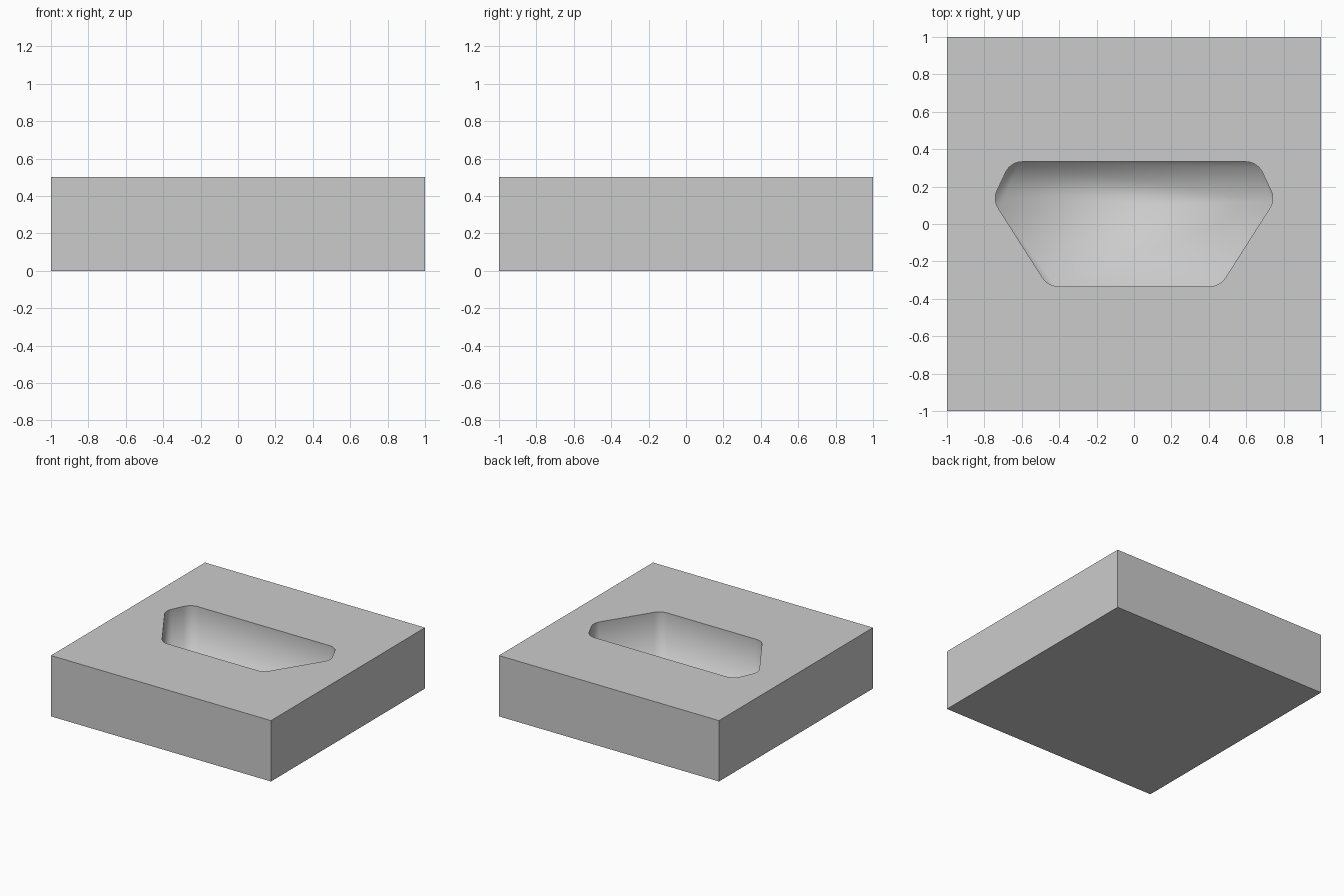
import bpy, bmesh, math
from mathutils import Vector

if "Cube" in bpy.data.objects:
    bpy.data.objects.remove(bpy.data.objects["Cube"])

HEIGHT, FLOOR = 0.5, 0.06
RADIUS, STEPS = 0.1, 8


def rounded(points, radius):
    """Replace every corner of a convex polygon with an arc."""
    result = []
    for i, p in enumerate(points):
        a = (points[i - 1] - p).normalized()
        b = (points[(i + 1) % len(points)] - p).normalized()
        half = a.angle(b) / 2
        center = p + (a + b).normalized() * radius / math.sin(half)
        start = p + a * radius / math.tan(half) - center
        end = p + b * radius / math.tan(half) - center
        total = start.angle(end)
        for k in range(STEPS + 1):
            t = k / STEPS
            result.append(center + (start * math.sin((1 - t) * total)
                                    + end * math.sin(t * total)) / math.sin(total))
    return result


def add_object(name, bm):
    bmesh.ops.recalc_face_normals(bm, faces=bm.faces)
    mesh = bpy.data.meshes.new(name)
    bm.to_mesh(mesh)
    bm.free()
    obj = bpy.data.objects.new(name, mesh)
    bpy.context.collection.objects.link(obj)
    return obj


# Square block
bm = bmesh.new()
bmesh.ops.create_cube(bm, size=1)
for v in bm.verts:
    v.co = (v.co.x * 2, v.co.y * 2, (v.co.z + 0.5) * HEIGHT)
block = add_object("block", bm)

# Pocket cutter: mirrored six-sided outline with rounded corners
right = [(0.46, -0.333), (0.755, 0.13), (0.66, 0.333)]
outline = [Vector((x, y, 0)) for x, y in right]
outline += [Vector((-x, y, 0)) for x, y in reversed(right)]
bm = bmesh.new()
base = bm.faces.new([bm.verts.new((p.x, p.y, FLOOR)) for p in rounded(outline, RADIUS)])
top = bmesh.ops.extrude_face_region(bm, geom=[base], use_keep_orig=True)
for v in top["geom"]:
    if isinstance(v, bmesh.types.BMVert):
        v.co.z = HEIGHT + 0.2
for f in bm.faces:
    f.smooth = True
cutter = add_object("pocket_cutter", bm)
cutter.hide_render = True

# Cut the pocket, then drop the helper
cut = block.modifiers.new("pocket", 'BOOLEAN')
cut.operation = 'DIFFERENCE'
cut.solver = 'EXACT'
cut.object = cutter
bpy.context.view_layer.objects.active = block
block.select_set(True)
bpy.ops.object.modifier_apply(modifier=cut.name)
bpy.data.objects.remove(cutter)
